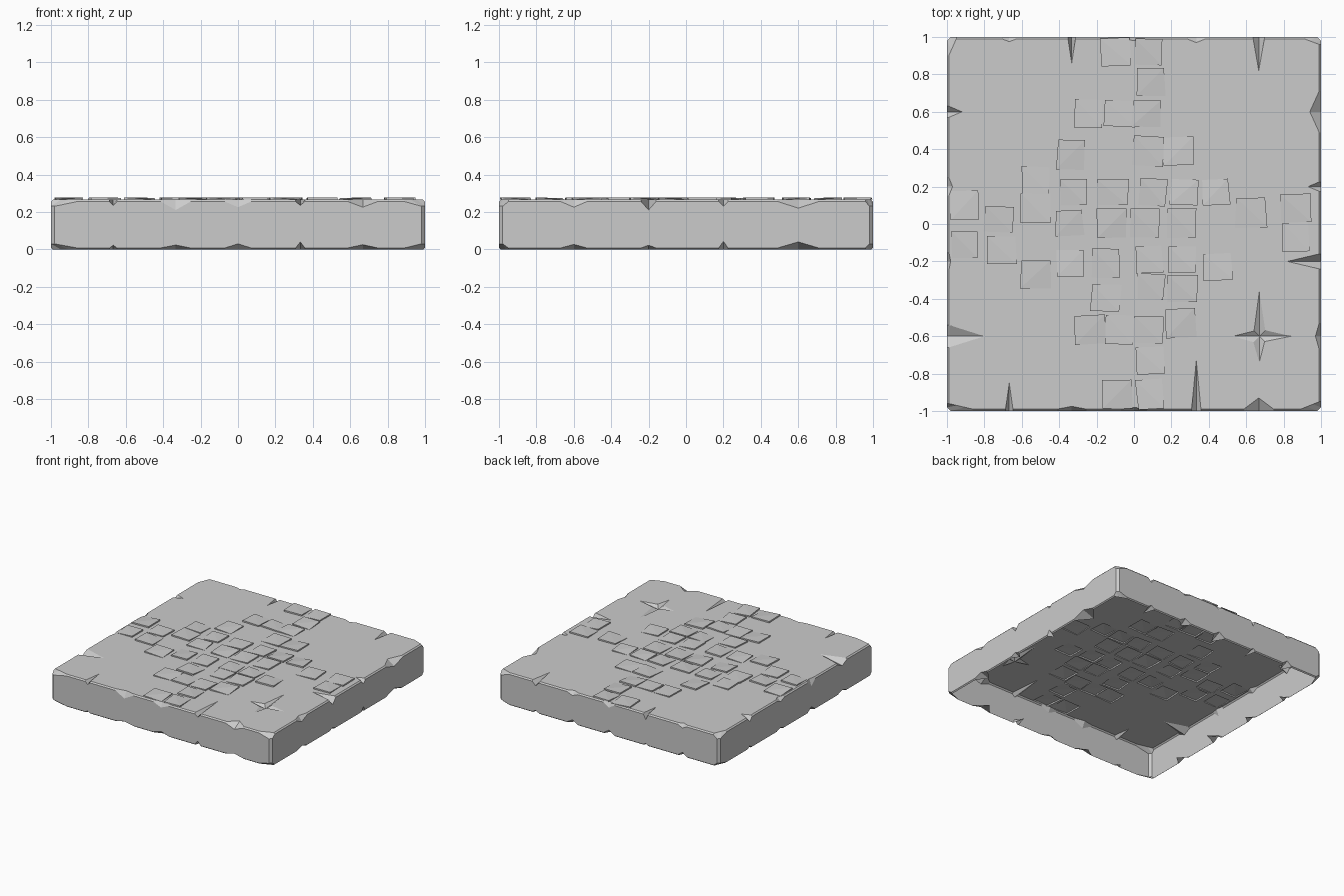
import bpy, bmesh, random
from math import cos, sin, pi
from mathutils import Vector
from mathutils.geometry import delaunay_2d_cdt

if "Cube" in bpy.data.objects:
    bpy.data.objects.remove(bpy.data.objects["Cube"])

random.seed(4)
TOP, EDGE, TILE = 0.266, 0.256, 0.0115   # plateau height, wall top, tile height
BEV, CUT = 0.01, 0.02                   # edge bevel, vertical corner cut

# Chips per side, walking anticlockwise: (position along side, half width, depth inward, drop)
SIDES = [
    [(-.667, .02, .15, .02), (-.333, .08, .025, .045), (0, .07, .02, .03), (.333, .025, .27, .02), (.667, .08, .07, .03)],
    [(-.6, .07, .03, .03), (-.2, .04, .18, .045), (.2, .025, .07, .025), (.6, .11, .06, .035)],
    [(-.667, .03, .18, .03), (-.333, .05, .03, .02), (0, .05, .02, .03), (.333, .02, .14, .04), (.667, .04, .025, .02)],
    [(-.6, .03, .08, .03), (-.2, .05, .03, .02), (.2, .05, .02, .045), (.6, .06, .2, .03)],
]
# Chipped corner at the start of each side: (reach on previous side, reach on this side)
CORNERS = [(.04, .14), (.11, .05), (.04, .09), (.05, .1)]

# Paving tile centres by row: y -> x positions
ROWS = {
    .92: (-.1, .08), .76: (.09,), .59: (-.245, -.075, .065), .39: (.075, .24),
    .37: (-.335,), .235: (-.525,), .17: (-.32, -.115, .1, .27, .435),
    .10: (-.905,), .085: (-.53, .865), .06: (.625,), .025: (-.725,),
    .005: (-.345, -.12, .06, .255), -.07: (.865,), -.11: (-.905,), -.14: (-.71,),
    -.19: (.08, .255), -.21: (-.34, -.155), -.23: (.445,), -.27: (-.525,),
    -.335: (.09,), -.345: (.26,), -.395: (-.15,), -.53: (.25,),
    -.565: (-.235, -.08, .075), -.73: (.09,), -.91: (-.09, .085),
}


def to_side(k, u, v, z):
    """Point u along side k, v inward from it."""
    x, y = u, -1 + v
    for _ in range(k):
        x, y = -y, x
    return Vector((x, y, z))


def make(name, bm):
    mesh = bpy.data.meshes.new(name)
    bm.to_mesh(mesh)
    bm.free()
    ob = bpy.data.objects.new(name, mesh)
    bpy.context.collection.objects.link(ob)
    return ob


# Perimeter rings: bottom inner, wall bottom, wall top, plateau edge
rings = [[], [], [], []]


def add(k, u, drop, top_uv, low, low_uv):
    rings[0].append(to_side(k, *low_uv, 0))
    rings[1].append(to_side(k, u, 0, low))
    rings[2].append(to_side(k, u, 0, EDGE - drop))
    rings[3].append(to_side(k, *top_uv, TOP))


for k in range(4):
    prev_a, b = CORNERS[k]
    a, next_b = CORNERS[(k + 1) % 4]
    start = (-1 + b - (b - BEV) / 3, BEV + (prev_a - BEV) / 3)
    end = (1 - a + (a - BEV) / 3, BEV + (next_b - BEV) / 3)
    add(k, -1 + CUT, .025, start, .03, start)
    add(k, -1 + b, 0, (-1 + b, BEV), .008, (-1 + b, BEV))
    for u, w, depth, drop in SIDES[k]:
        low_depth = random.uniform(.03, .12)
        add(k, u - w, 0, (u - w, BEV), .008, (u - w, BEV))
        add(k, u, drop, (u, depth), random.uniform(.02, .045), (u, low_depth))
        add(k, u + w, 0, (u + w, BEV), .008, (u + w, BEV))
    add(k, 1 - a, 0, (1 - a, BEV), .008, (1 - a, BEV))
    add(k, 1 - CUT, .025, end, .03, end)

# Tile outlines, slightly turned and uneven
tiles = []
for y, xs in ROWS.items():
    for x in xs:
        w, h, t = random.uniform(.07, .082), random.uniform(.068, .08), random.uniform(-.06, .06)
        pts = []
        for sx, sy in ((-1, -1), (1, -1), (1, 1), (-1, 1)):
            px, py = sx * w + random.uniform(-.006, .006), sy * h
            pts.append(Vector((x + px * cos(t) - py * sin(t), y + px * sin(t) + py * cos(t))))
        tiles.append(pts)

# Star-shaped dent outline
DENT = Vector((.67, -.6))
reach = (.17, .045, .24, .04, .14, .045, .14, .04)
star = [DENT + Vector((cos(i * pi / 4), sin(i * pi / 4))) * r for i, r in enumerate(reach)]

# Slab shell, open underneath
bm = bmesh.new()
vr = [[bm.verts.new(p) for p in ring] for ring in rings]
n = len(vr[0])
for lo, hi in zip(vr, vr[1:]):
    for i in range(n):
        j = (i + 1) % n
        bm.faces.new((lo[i], lo[j], hi[j], hi[i]))

# Plateau with openings for tiles and dent
coords, loops = [], []
for loop in [[p.xy for p in rings[3]]] + tiles + [star]:
    loops.append(list(range(len(coords), len(coords) + len(loop))))
    coords += loop
v2, _, faces, _, _, origin = delaunay_2d_cdt(coords, [], loops, 0, 1e-5)
pv = [bm.verts.new((p.x, p.y, TOP)) for p in v2]
for f, o in zip(faces, origin):
    if list(o) == [0]:
        face = bm.faces.new([pv[i] for i in f])
        face.normal_update()
        if face.normal.z < 0:
            face.normal_flip()

# Dent facets
centre = bm.verts.new((DENT.x, DENT.y, TOP - .025))
sv = [bm.verts.new((p.x, p.y, TOP)) for p in star]
for i in range(8):
    bm.faces.new((sv[i], sv[(i + 1) % 8], centre))
bmesh.ops.delete(bm, geom=[v for v in bm.verts if not v.link_faces], context='VERTS')
bmesh.ops.remove_doubles(bm, verts=bm.verts, dist=1e-4)
make("stone_slab", bm)

# Raised tiles, each sloping down to one corner
bm = bmesh.new()
for pts in tiles:
    low = random.randrange(4)
    hs = [TILE * random.uniform(.75, 1) for _ in pts]
    hs[low] = .001
    hs[(low + 2) % 4] = TILE
    base = [bm.verts.new((p.x, p.y, TOP)) for p in pts]
    top = [bm.verts.new((p.x, p.y, TOP + h)) for p, h in zip(pts, hs)]
    for i in range(4):
        j = (i + 1) % 4
        bm.faces.new((base[i], base[j], top[j], top[i]))
    s = (low + 1) % 4
    bm.faces.new((top[s], top[(s + 1) % 4], top[(s + 2) % 4]))
    bm.faces.new((top[s], top[(s + 2) % 4], top[(s + 3) % 4]))
make("paving_tiles", bm)
